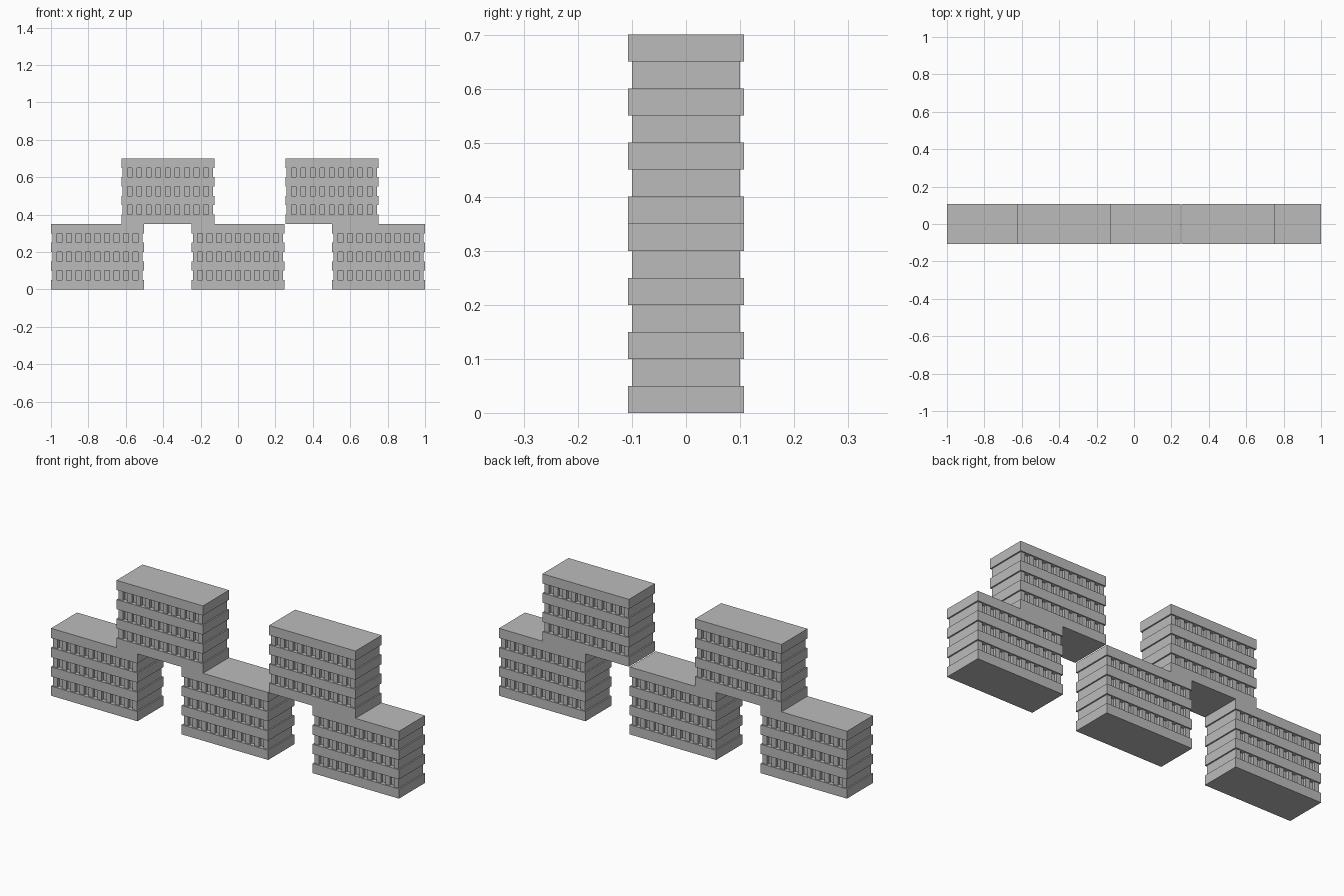
import bpy
import bmesh
from mathutils import Matrix, Vector

if "Cube" in bpy.data.objects:
    bpy.data.objects.remove(bpy.data.objects["Cube"], do_unlink=True)

concrete = bpy.data.materials.new("concrete_grey")
concrete.use_nodes = True
concrete.diffuse_color = (0.5, 0.5, 0.5, 1)
concrete.node_tree.nodes["Principled BSDF"].inputs["Base Color"].default_value = (0.5, 0.5, 0.5, 1)

WIDTH, DEPTH, STOREY, SLAB = 0.497, 0.214, 0.1, 0.05
INSET = 0.007      # wall set back from the slab edge
RECESS = 0.015     # window set back from the wall
BAYS = 9


def box(bm, size, centre):
    bmesh.ops.create_cube(bm, size=1, matrix=Matrix.Translation(centre) @ Matrix.Diagonal((*size, 1)))


def finish(bm, name):
    mesh = bpy.data.meshes.new(name)
    bm.to_mesh(mesh)
    bm.free()
    mesh.materials.append(concrete)
    bpy.context.collection.objects.link(bpy.data.objects.new(name, mesh))


def block(name, x, base):
    wall_w, wall_d = WIDTH - 2 * INSET, DEPTH - 2 * INSET
    pitch = wall_w / (BAYS + 0.5)
    # Projecting floor slabs
    bm = bmesh.new()
    for i in range(4):
        box(bm, (WIDTH, DEPTH, SLAB), Vector((x, 0, base + i * STOREY + SLAB / 2)))
    finish(bm, name + "_slabs")
    # Recessed window walls with piers front and back
    core, piers = bmesh.new(), bmesh.new()
    for i in range(3):
        z = base + i * STOREY + SLAB * 1.5
        box(core, (wall_w, wall_d - 2 * RECESS, SLAB), Vector((x, 0, z)))
        for k in range(BAYS + 1):
            px = x + (k - BAYS / 2) * pitch
            for side in (-1, 1):
                y = side * (wall_d - RECESS) / 2
                box(piers, (pitch / 2, RECESS, SLAB), Vector((px, y, z)))
    finish(core, name + "_window_walls")
    finish(piers, name + "_piers")


# Three lower blocks bridged by two upper blocks
for name, x in (("left_low", 0.7515), ("middle_low", 0), ("right_low", -0.7515)):
    block(name + "_block", x, 0)
for name, x in (("left_high", 0.5015), ("right_high", -0.375)):
    block(name + "_block", x, 0.35)
